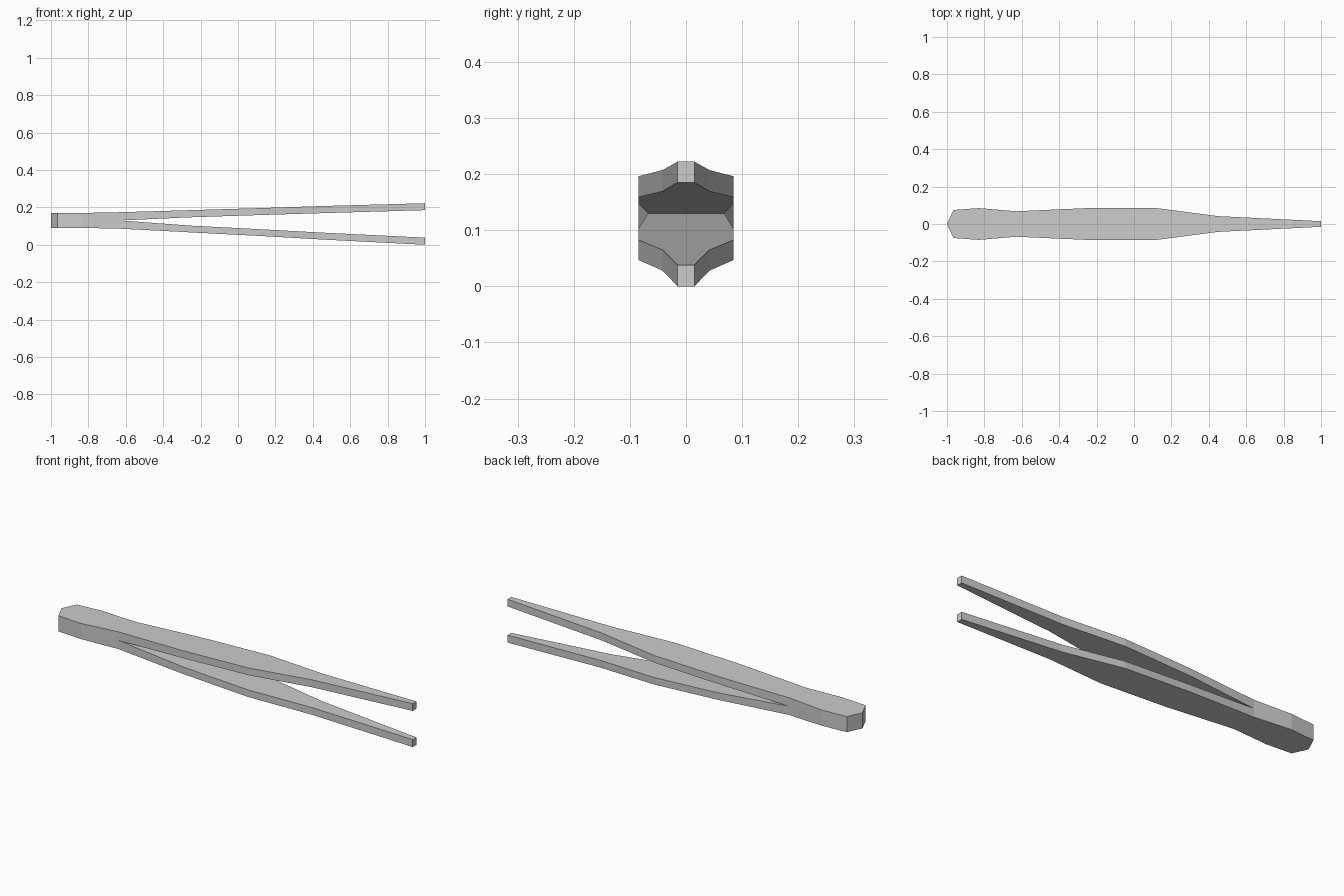
import bpy
import bmesh

cube = bpy.data.objects.get("Cube")
if cube:
    bpy.data.objects.remove(cube, do_unlink=True)

steel = bpy.data.materials.new("brushed steel grey")
steel.use_nodes = True
colour = (0.6, 0.6, 0.6, 1)
steel.diffuse_color = colour
steel.node_tree.nodes["Principled BSDF"].inputs["Base Color"].default_value = colour

# Solid handle stations: x, half width, bottom, top
HANDLE = [(-1, 0, 0.09, 0.17), (-0.965, 0.075, 0.09, 0.17),
          (-0.83, 0.085, 0.09, 0.17), (-0.63, 0.068, 0.086, 0.174)]
SLIT_Z = 0.13

# Arm stations: x, half width, lower arm (outer, inner), upper arm (inner, outer)
ARMS = [(-0.25, 0.085, 0.066, 0.102, 0.147, 0.185),
        (0.12, 0.085, 0.047, 0.083, 0.159, 0.196),
        (0.45, 0.042, 0.028, 0.065, 0.169, 0.207),
        (1, 0.015, 0, 0.038, 0.185, 0.222)]

bm = bmesh.new()


def pair(x, half, z):
    """Near and far vertex at one profile point."""
    if half == 0:
        v = bm.verts.new((x, 0, z))
        return v, v
    return bm.verts.new((x, -half, z)), bm.verts.new((x, half, z))


def face(*verts):
    """Face that ignores repeated corners."""
    bm.faces.new(list(dict.fromkeys(verts)))


handle_low = [pair(x, w, lo) for x, w, lo, hi in HANDLE]
handle_high = [pair(x, w, hi) for x, w, lo, hi in HANDLE]
slit = pair(HANDLE[-1][0], HANDLE[-1][1], SLIT_Z)
rows = [[pair(s[0], s[1], s[k]) for s in ARMS] for k in range(2, 6)]
low_out = [handle_low[-1]] + rows[0]
low_in = [slit] + rows[1]
high_in = [slit] + rows[2]
high_out = [handle_high[-1]] + rows[3]

# Broad faces, inside the jaws and the blunt tips
for row in (handle_low, handle_high, low_out, low_in, high_in, high_out):
    for a, b in zip(row, row[1:]):
        face(a[0], b[0], b[1], a[1])
for lo, hi in ((low_out, low_in), (high_in, high_out)):
    face(lo[-1][0], lo[-1][1], hi[-1][1], hi[-1][0])

# Narrow edges on both sides
for side in (0, 1):
    for lo, hi in ((handle_low, handle_high), (low_out, low_in), (high_in, high_out)):
        for i in range(len(lo) - 1):
            ring = [lo[i][side], lo[i + 1][side], hi[i + 1][side], hi[i][side]]
            if lo is handle_low and i == len(lo) - 2:
                ring.insert(2, slit[side])
            face(*ring)

bmesh.ops.recalc_face_normals(bm, faces=bm.faces)
mesh = bpy.data.meshes.new("tweezers")
bm.to_mesh(mesh)
bm.free()
mesh.materials.append(steel)
bpy.context.collection.objects.link(bpy.data.objects.new("tweezers", mesh))
